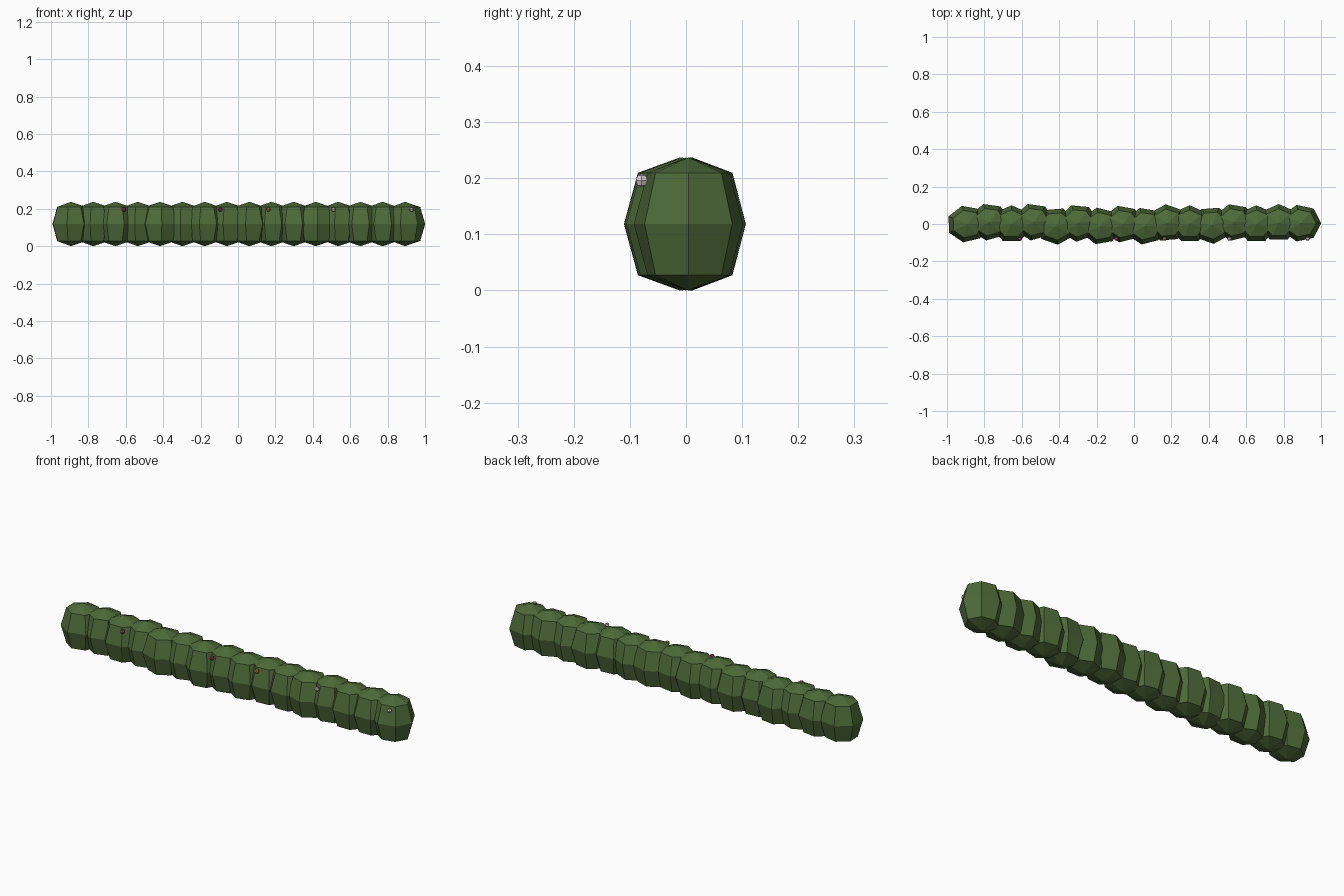
import bpy, bmesh
from math import sin, cos, pi, radians

cube = bpy.data.objects.get("Cube")
if cube:
    bpy.data.objects.remove(cube, do_unlink=True)


def material(name, color):
    m = bpy.data.materials.new(name)
    m.use_nodes = True
    m.diffuse_color = (*color, 1)
    bsdf = next(n for n in m.node_tree.nodes if n.type == 'BSDF_PRINCIPLED')
    bsdf.inputs["Base Color"].default_value = (*color, 1)
    return m


leaf = material("leaf green", (0.075, 0.145, 0.04))
pink = material("deep pink", (0.42, 0.04, 0.15))
orange = material("amber", (0.6, 0.22, 0.03))
white = material("pale pink white", (0.72, 0.62, 0.64))


def blob(name, center, radii, sides, turn, ring, mat):
    """Faceted ball: two poles, an equator and a ring above and below it."""
    bm = bmesh.new()
    ring_r, ring_z = ring
    loops = []
    for scale, level in ((ring_r, -ring_z), (1, 0), (ring_r, ring_z)):
        loops.append([bm.verts.new((radii[0] * scale * cos(turn + 2 * pi * i / sides),
                                    radii[1] * scale * sin(turn + 2 * pi * i / sides),
                                    radii[2] * level)) for i in range(sides)])
    bottom = bm.verts.new((0, 0, -radii[2]))
    top = bm.verts.new((0, 0, radii[2]))
    for i in range(sides):
        j = (i + 1) % sides
        bm.faces.new((bottom, loops[0][j], loops[0][i]))
        bm.faces.new((top, loops[2][i], loops[2][j]))
        for low, high in zip(loops, loops[1:]):
            bm.faces.new((low[i], low[j], high[j], high[i]))
    mesh = bpy.data.meshes.new(name)
    bm.to_mesh(mesh)
    bm.free()
    mesh.materials.append(mat)
    obj = bpy.data.objects.new(name, mesh)
    obj.location = center
    bpy.context.collection.objects.link(obj)
    return obj


# Row of overlapping bushes, each turned and nudged differently
turns = [156, 107, 90, 107, -85, 110, -105, 105, -100, 95, 90, -85, 105, 90, 90, 0]
nudges = [0, 1, 0, 1, -1, 0.5, -1, 0, -1, 0.5, 0, -0.6, 0.8, 0, 0.6, 0.4]
half_row = 0.893
for i, (turn, nudge) in enumerate(zip(turns, nudges)):
    x = -half_row + 2 * half_row * i / (len(turns) - 1)
    blob(f"hedge_clump_{i + 1}", (x, nudge * 0.011, 0.1185), (0.108, 0.1, 0.1185),
         7, radians(turn), (0.75, 0.77), leaf)

# Small blossoms along the front upper edge
for i, (x, mat) in enumerate([(-0.61, pink), (-0.095, pink), (0.163, orange),
                              (0.51, white), (0.928, white)]):
    blob(f"blossom_{i + 1}", (x, -0.079, 0.196), (0.012, 0.012, 0.012),
         6, 0, (0.71, 0.71), mat)
